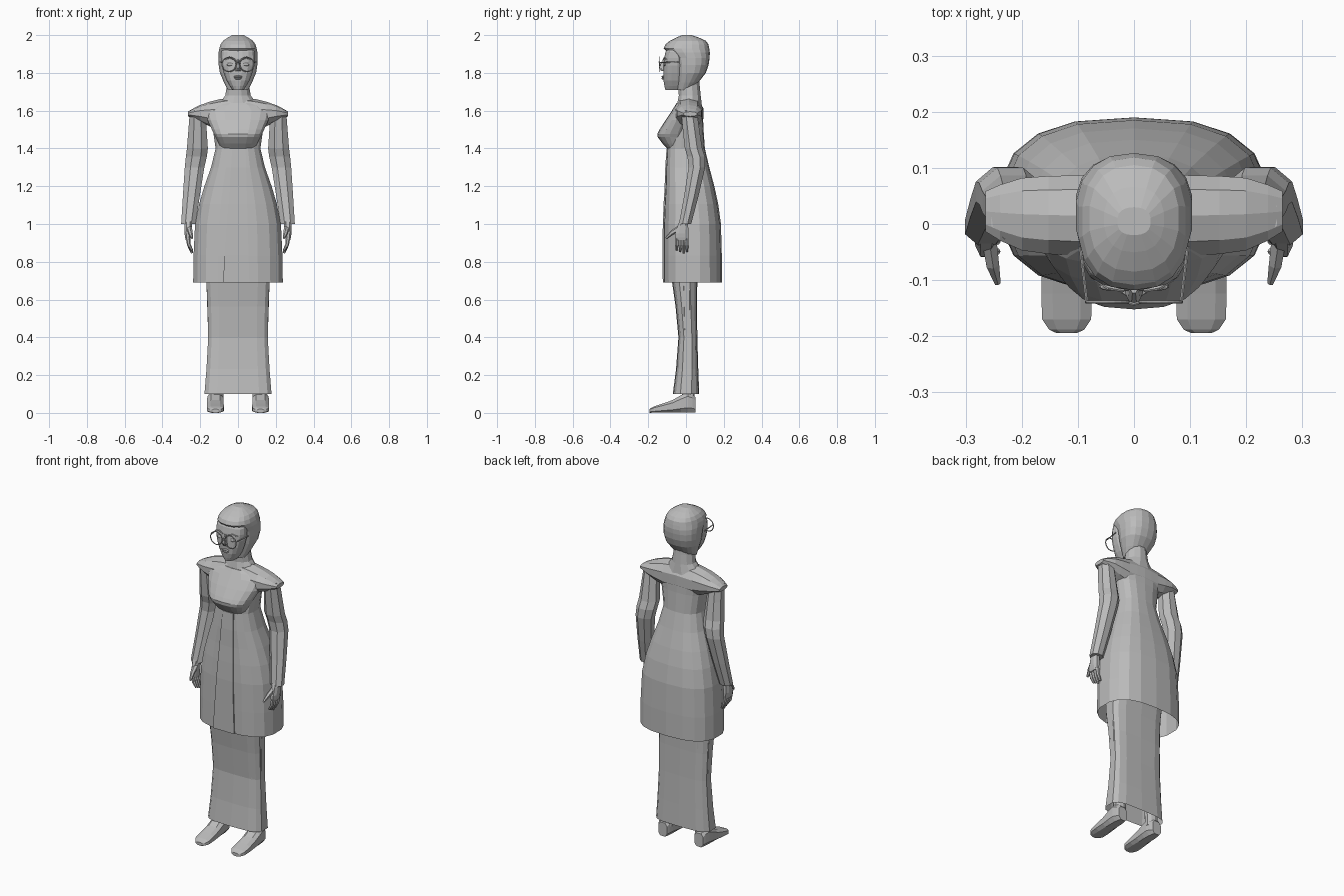
import bpy, bmesh, math
from mathutils import Vector

cube = bpy.data.objects.get("Cube")
if cube:
    bpy.data.objects.remove(cube)

grey = bpy.data.materials.new("plain grey")
grey.use_nodes = True
grey.diffuse_color = (0.5, 0.5, 0.5, 1)
grey.node_tree.nodes["Principled BSDF"].inputs["Base Color"].default_value = grey.diffuse_color


def finish(name, bm, mirror=False):
    bmesh.ops.recalc_face_normals(bm, faces=bm.faces)
    mesh = bpy.data.meshes.new(name)
    bm.to_mesh(mesh)
    bm.free()
    mesh.materials.append(grey)
    obj = bpy.data.objects.new(name, mesh)
    bpy.context.collection.objects.link(obj)
    if mirror:
        modifier = obj.modifiers.new("other side", 'MIRROR')
        modifier.use_mirror_merge = False
    return obj


def loft(name, rings, start=True, end=True, mirror=False):
    """Skin a list of closed point loops, with optional end caps."""
    bm = bmesh.new()
    loops = [[bm.verts.new(point) for point in ring] for ring in rings]
    count = len(loops[0])
    for lower, upper in zip(loops, loops[1:]):
        for i in range(count):
            j = (i + 1) % count
            bm.faces.new((lower[i], lower[j], upper[j], upper[i]))
    if start:
        bm.faces.new(loops[0])
    if end:
        bm.faces.new(loops[-1])
    return finish(name, bm, mirror)


def oval(sides, power):
    """Unit rounded-box loop."""
    def shape(value):
        return math.copysign(abs(value) ** (2 / power), value)
    angles = [math.tau * (i + 0.5) / sides for i in range(sides)]
    return [(shape(math.cos(angle)), shape(math.sin(angle))) for angle in angles]


def smooth(stations):
    """Add a station halfway between each pair, on a flowing curve."""
    result = []
    last = len(stations) - 1
    for i in range(last):
        outer = zip(stations[max(i - 1, 0)], stations[min(i + 2, last)])
        inner = zip(stations[i], stations[i + 1])
        middle = [(9 * (b + c) - (a + d)) / 16 for (a, d), (b, c) in zip(outer, inner)]
        result += [stations[i], middle]
    return result + [stations[last]]


def upright(name, stations, sides=16, power=2.4, **options):
    """Stations: height, half width, front, back, and optionally centre x."""
    rings = []
    for height, width, front, back, *centre in stations:
        middle, depth = (front + back) / 2, (back - front) / 2
        x = centre[0] if centre else 0
        rings.append([(x + width * u, middle + depth * v, height) for u, v in oval(sides, power)])
    return loft(name, rings, **options)


def tube(name, path, radii, sides=6, mirror=True):
    path = [Vector(point) for point in path]
    rings = []
    for i, (point, radius) in enumerate(zip(path, radii)):
        along = path[min(i + 1, len(path) - 1)] - path[max(i - 1, 0)]
        turn = along.to_track_quat('Z', 'Y')
        rings.append([point + turn @ Vector((radius * u, radius * v, 0)) for u, v in oval(sides, 2)])
    return loft(name, rings, mirror=mirror)


def blob(name, centre, size, mirror=False):
    bm = bmesh.new()
    bmesh.ops.create_uvsphere(bm, u_segments=10, v_segments=6, radius=1)
    bmesh.ops.scale(bm, vec=size, verts=bm.verts)
    bmesh.ops.translate(bm, vec=centre, verts=bm.verts)
    return finish(name, bm, mirror)


# Long skirt and tunic, both open at the hem
skirt = [(.1, .18, -.07, .07), (.4, .16, -.04, .06), (.7, .17, -.075, .06), (.8, .17, -.08, .08)]
upright("skirt", smooth(skirt), sides=14, power=3.5, start=False)
tunic = smooth([(.69, .24, -.12, .19), (1, .23, -.12, .185), (1.2, .18, -.11, .15),
                (1.4, .12, -.1, .1), (1.6, .16, -.06, .09)])
upright("tunic", tunic, sides=18, power=2.6, start=False)

# Tapered panel down the front of the tunic
panel = []
hem, waist = tunic[0][0], tunic[6][0]
for height, width, front, back in tunic[:7]:
    rise = (height - hem) / (waist - hem)
    left, right = -.08 + .05 * rise, .06 - .02 * rise
    outer, inner = front - .003, front + .005
    panel.append([(left, outer, height), (right, outer, height),
                  (right, inner, height), (left, inner, height)])
loft("front_panel", panel)

# Shoulder yoke, skinned sideways: x, front, back, bottom, top
half = [(0, -.065, .095, 1.5, 1.67), (.1, -.06, .09, 1.5, 1.66),
        (.2, -.05, .085, 1.54, 1.63), (.265, -.015, .06, 1.57, 1.595)]
yoke = [(-x, *section) for x, *section in reversed(half[1:])] + half
yoke_rings = []
for x, front, back, bottom, top in smooth(yoke):
    yoke_rings.append([(x, (front + back + (back - front) * u) / 2,
                        (bottom + top + (top - bottom) * v) / 2) for u, v in oval(10, 2.2)])
loft("shoulder_yoke", yoke_rings)

# Draped chest piece and wrapped neck
chest = [(1.64, .1, -.05, .07), (1.6, .175, -.075, .06), (1.5, .14, -.14, .03),
         (1.46, .12, -.15, .02), (1.4, .09, -.1, 0)]
upright("chest_drape", smooth(chest), sides=18)
neck = [(1.6, .14, -.06, .09), (1.68, .07, -.04, .08), (1.78, .06, -.05, .07)]
upright("neck", smooth(neck), sides=12, power=2)

# Head covering and face
hood = [(1.71, .055, -.05, .03), (1.8, .097, -.055, .105), (1.88, .105, -.07, .125),
        (1.93, .1, -.118, .123), (1.97, .08, -.085, .105), (2, .03, -.02, .03)]
upright("hood", smooth(hood), sides=18)
face = [(1.71, .03, -.11, 0), (1.76, .062, -.12, 0), (1.84, .088, -.12, 0),
        (1.91, .09, -.11, 0), (1.94, .07, -.09, 0)]
upright("face", smooth(face))
nose = [(1.87, .007, -.124, -.1), (1.826, .013, -.146, -.1), (1.81, .017, -.134, -.1)]
upright("nose", nose, sides=8, power=2)
blob("upper_lip", (0, -.119, 1.78), (.025, .011, .006))
blob("lower_lip", (0, -.119, 1.77), (.02, .011, .006))
blob("eyes", (.042, -.111, 1.845), (.021, .008, .009), mirror=True)
tube("brows", [(.018, -.119, 1.872), (.045, -.114, 1.88), (.07, -.1, 1.87)], [.003, .004, .002])

# Round spectacles
wire, lens = .003, Vector((.047, -.139, 1.845))
turns = [math.tau * i / 20 for i in range(21)]
rim = [lens + Vector((math.cos(turn), 0, math.sin(turn))) * .038 for turn in turns]
tube("glasses_rims", rim, [wire] * len(rim))
tube("glasses_arms", [(.084, -.139, 1.855), (.096, -.04, 1.858)], [wire] * 2)
tube("glasses_bridge", [(-.01, -.14, 1.853), (0, -.143, 1.857), (.01, -.14, 1.853)],
     [wire] * 3, mirror=False)

# Sleeves, widest at the upper arm and bent back at the elbow
sleeve = [(1.6, .043, -.03, .06, .215), (1.4, .06, -.01, .09, .215),
          (1.3, .056, .01, .105, .23), (1, .041, -.04, .03, .263)]
upright("sleeves", smooth(sleeve), sides=8, power=2, mirror=True)

# Hands with four curled fingers and a thumb
palm = [(1.03, .024, -.03, .01, .262), (.95, .018, -.06, .016, .266), (.915, .014, -.058, .014, .264)]
upright("palms", smooth(palm), sides=8, mirror=True)
for finger in range(4):
    y = -.049 + .018 * finger
    tip = .845 + .008 * abs(finger - 2)
    tube(f"fingers_{finger + 1}", [(.265, y, .925), (.26, y, .89), (.243, y, tip)],
         [.011, .01, .006])
tube("thumbs", [(.258, -.03, .98), (.252, -.072, .955), (.243, -.105, .925)], [.015, .013, .006])

# Legs inside the skirt
leg = [(.06, .036, -.02, .045, .112), (.75, .06, -.05, .055, .112)]
upright("legs", smooth(leg), sides=10, power=2, mirror=True)

# Shoes, skinned from heel to toe: y, half width, top
shoe = [(.05, .03, .085), (.01, .044, .115), (-.07, .046, .07), (-.17, .046, .035), (-.194, .02, .02)]
shoe_rings = []
for y, width, top in smooth(shoe):
    shoe_rings.append([(.12 + width * u, y, top * (1 + v) / 2) for u, v in oval(8, 3)])
loft("shoes", shoe_rings, mirror=True)
